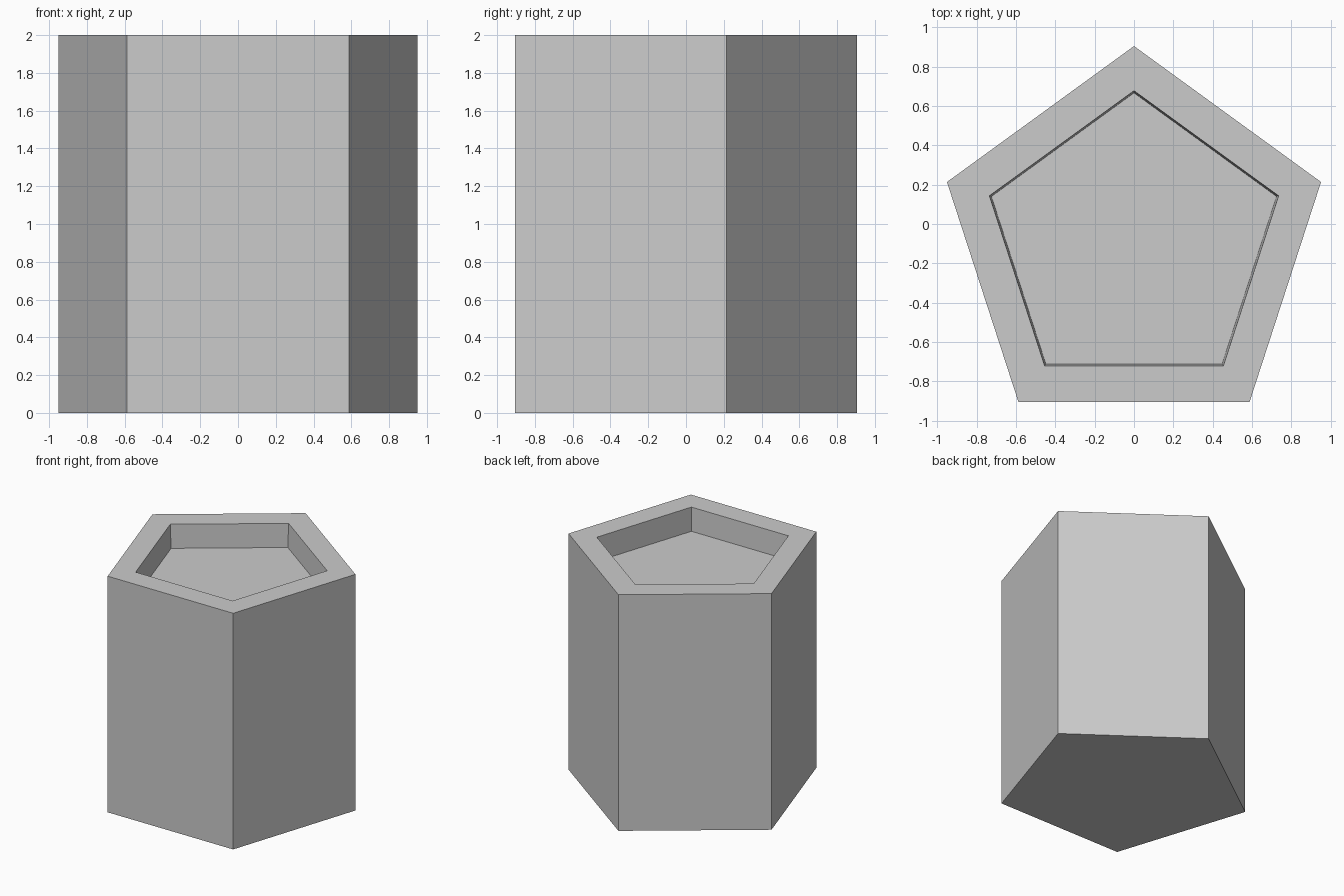
import bpy, bmesh, math

if "Cube" in bpy.data.objects:
    bpy.data.objects.remove(bpy.data.objects["Cube"])

SIDES = 5
CENTRE_Y = -0.0955  # centres the pentagon's bounds on y = 0


def ring(bm, radius, z):
    verts = []
    for i in range(SIDES):
        a = math.pi / 2 + 2 * math.pi * i / SIDES
        verts.append(bm.verts.new((radius * math.cos(a),
                                   CENTRE_Y + radius * math.sin(a), z)))
    return verts


# Pentagonal planter: outer wall, flat rim, slightly tapered recess
bm = bmesh.new()
profile = [(1.0, 0.0), (1.0, 2.0), (0.773, 2.0), (0.762, 1.8)]
rings = [ring(bm, r, z) for r, z in profile]
for low, high in zip(rings, rings[1:]):
    for i in range(SIDES):
        j = (i + 1) % SIDES
        bm.faces.new((low[i], low[j], high[j], high[i]))

# Underside and recess floor
bm.faces.new(rings[0][::-1])
bm.faces.new(rings[-1])
bmesh.ops.recalc_face_normals(bm, faces=bm.faces)

mesh = bpy.data.meshes.new("pentagonal_planter")
bm.to_mesh(mesh)
bm.free()
planter = bpy.data.objects.new("pentagonal_planter", mesh)
bpy.context.collection.objects.link(planter)
